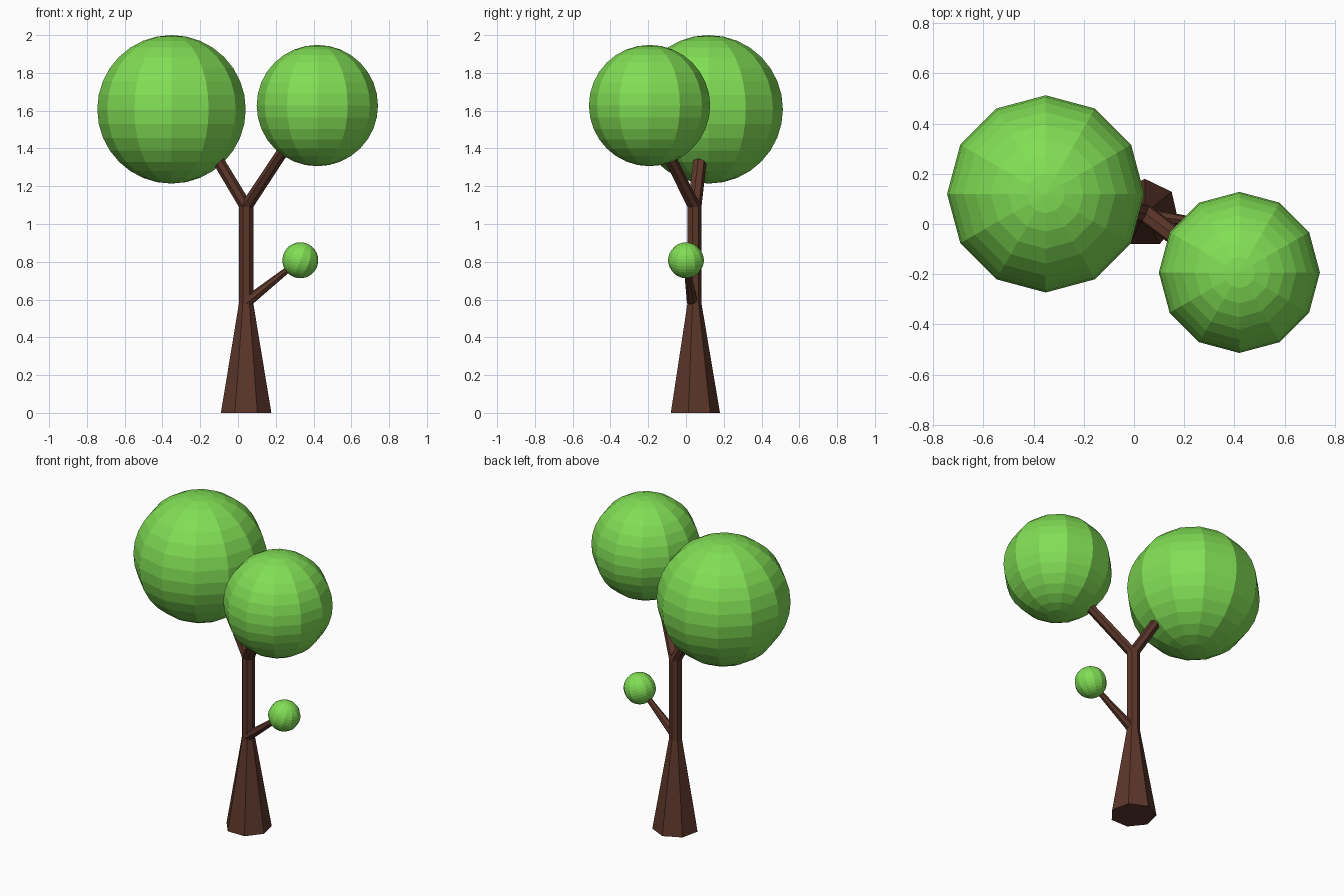
import bpy, bmesh, math
from mathutils import Vector, Matrix

if "Cube" in bpy.data.objects:
    bpy.data.objects.remove(bpy.data.objects["Cube"])


def material(name, rgb):
    m = bpy.data.materials.new(name)
    m.diffuse_color = (*rgb, 1)
    m.use_nodes = True
    m.node_tree.nodes["Principled BSDF"].inputs["Base Color"].default_value = m.diffuse_color
    return m


BARK = material("bark", (0.107, 0.037, 0.023))
LEAF = material("leaf", (0.22, 0.73, 0.09))


def add_object(name, bm, mat):
    bmesh.ops.recalc_face_normals(bm, faces=bm.faces)
    me = bpy.data.meshes.new(name)
    bm.to_mesh(me)
    bm.free()
    me.materials.append(mat)
    ob = bpy.data.objects.new(name, me)
    bpy.context.collection.objects.link(ob)
    return ob


def limb(name, rings, sides=7, follow=False):
    """Loft (centre, radius) rings; level rings unless follow is set."""
    bm = bmesh.new()
    axis = Vector(rings[-1][0]) - Vector(rings[0][0])
    rot = axis.to_track_quat('Z', 'Y') if follow else Matrix.Identity(3)
    loops = []
    for centre, r in rings:
        loop = []
        for i in range(sides):
            a = math.pi / 2 + math.tau * i / sides
            loop.append(bm.verts.new(
                Vector(centre) + rot @ Vector((r * math.cos(a), r * math.sin(a), 0))))
        loops.append(loop)
    for lo, hi in zip(loops, loops[1:]):
        for i in range(sides):
            j = (i + 1) % sides
            bm.faces.new((lo[i], lo[j], hi[j], hi[i]))
    bm.faces.new(loops[0][::-1])
    bm.faces.new(loops[-1])
    return add_object(name, bm, BARK)


def crown(name, centre, radius, tilt=0):
    bm = bmesh.new()
    bmesh.ops.create_uvsphere(
        bm, u_segments=12, v_segments=16, radius=radius,
        matrix=Matrix.Translation(centre) @ Matrix.Rotation(math.radians(tilt), 4, 'Y'))
    return add_object(name, bm, LEAF)


# Trunk: flared base, then a straight stem up to the fork
C, FORK, R = 0.043, 1.09, 0.039
limb("trunk", [((C, C, 0), 0.137), ((C, C, 0.58), R), ((C, C, FORK), R)])

# Forked branches, with level cross-sections sharing the stem's top ring
for name, dx, dy in (("left_branch", -0.6, 0.12), ("right_branch", 0.66, -0.5)):
    h = 0.4
    limb(name, [((C, C, FORK), R), ((C + dx * h, C + dy * h, FORK + h), 0.036)])

# Small side twig
limb("twig", [((0.045, 0.035, 0.585), 0.03), ((0.31, 0.0, 0.795), 0.014)], follow=True)

# Foliage
crown("left_crown", (-0.352, 0.12, 1.607), 0.393)
crown("right_crown", (0.42, -0.193, 1.627), 0.321)
crown("twig_crown", (0.33, 0.0, 0.808), 0.095, tilt=20)
